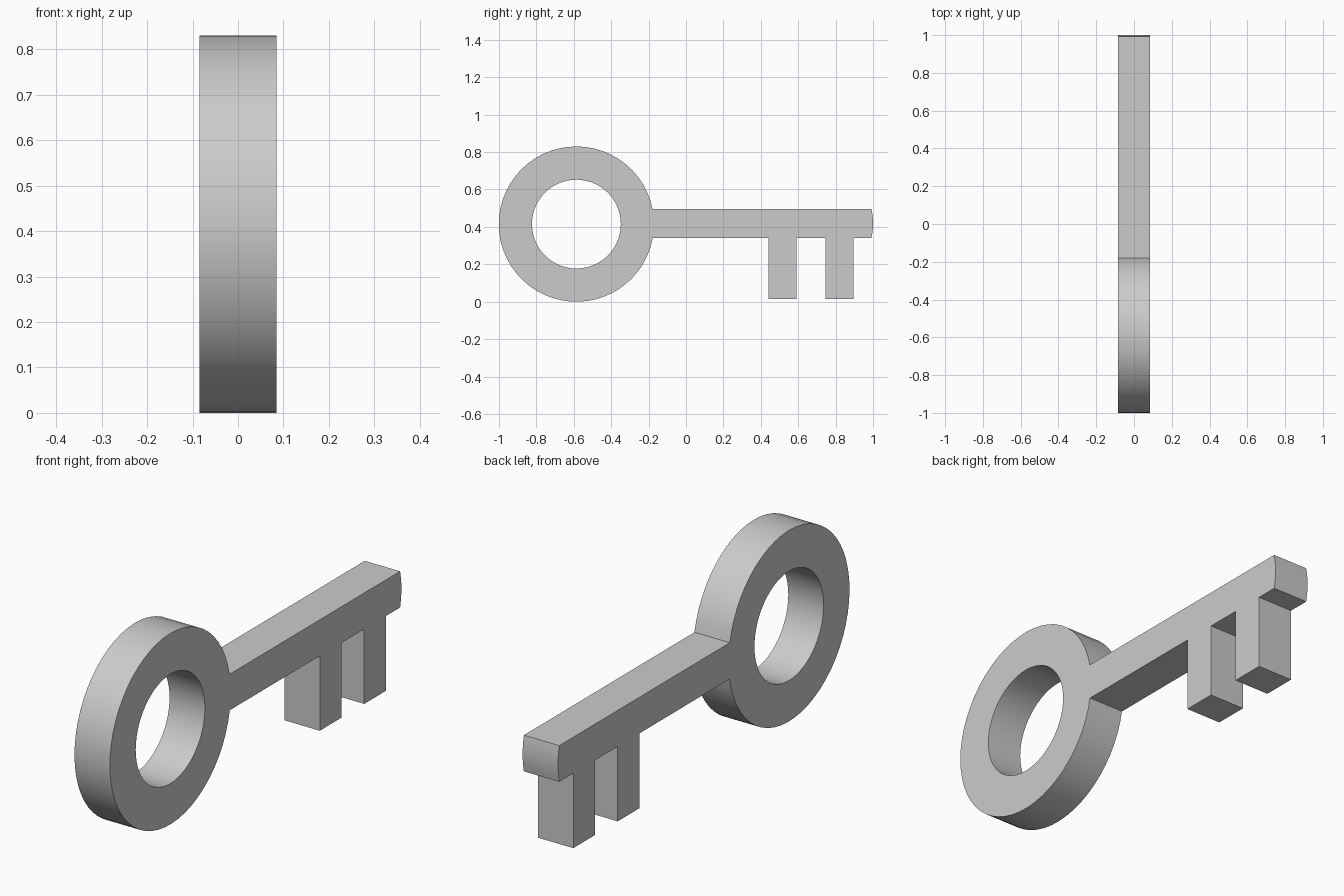
import bpy, bmesh
from math import sin, cos, asin, pi, radians

if "Cube" in bpy.data.objects:
    bpy.data.objects.remove(bpy.data.objects["Cube"])

HALF = 0.085                       # half thickness along x
CY, CZ = -0.586, 0.415             # ring centre (y, z)
R_OUT, R_IN = 0.415, 0.2375
LOW, HIGH = 0.34, 0.497            # shaft bottom and top
TEETH = [(0.745, 0.895), (0.44, 0.59)]
TOOTH_Z = 0.015


def arc(cy, cz, r, a0, a1, steps):
    """Points on an arc, both ends included."""
    angles = [a0 + (a1 - a0) * i / steps for i in range(steps + 1)]
    return [(cy + r * cos(a), cz + r * sin(a)) for a in angles]


# outer outline: ring, counter-clockwise from the shaft top to the shaft bottom
outline = arc(CY, CZ, R_OUT, asin((HIGH - CZ) / R_OUT),
              2 * pi + asin((LOW - CZ) / R_OUT), 52)

# underside of the shaft with the teeth
for y0, y1 in reversed(TEETH):
    outline += [(y0, LOW), (y0, TOOTH_Z), (y1, TOOTH_Z), (y1, LOW)]

# slightly rounded shaft tip
mid, half_h = (LOW + HIGH) / 2, (HIGH - LOW) / 2
TIP_R = 0.36
tip = asin(half_h / TIP_R)
outline += arc(1.0 - TIP_R, mid, TIP_R, -tip, tip, 6)

# hole through the ring
hole = arc(CY, CZ, R_IN, 0, 2 * pi, 56)[:-1]

# fill the profile and extrude it through the thickness
bm = bmesh.new()
for loop in (outline, hole):
    verts = [bm.verts.new((-HALF, y, z)) for y, z in loop]
    for i, v in enumerate(verts):
        bm.edges.new((v, verts[(i + 1) % len(verts)]))
bmesh.ops.triangle_fill(bm, edges=bm.edges[:], use_beauty=True, normal=(1, 0, 0))
ext = bmesh.ops.extrude_face_region(bm, geom=bm.faces[:], use_keep_orig=True)
moved = [g for g in ext["geom"] if isinstance(g, bmesh.types.BMVert)]
bmesh.ops.translate(bm, verts=moved, vec=(2 * HALF, 0, 0))
bmesh.ops.recalc_face_normals(bm, faces=bm.faces[:])

mesh = bpy.data.meshes.new("key")
bm.to_mesh(mesh)
bm.free()
key = bpy.data.objects.new("key", mesh)
bpy.context.collection.objects.link(key)
bpy.context.view_layer.objects.active = key
key.select_set(True)
bpy.ops.object.shade_smooth_by_angle(angle=radians(30))
